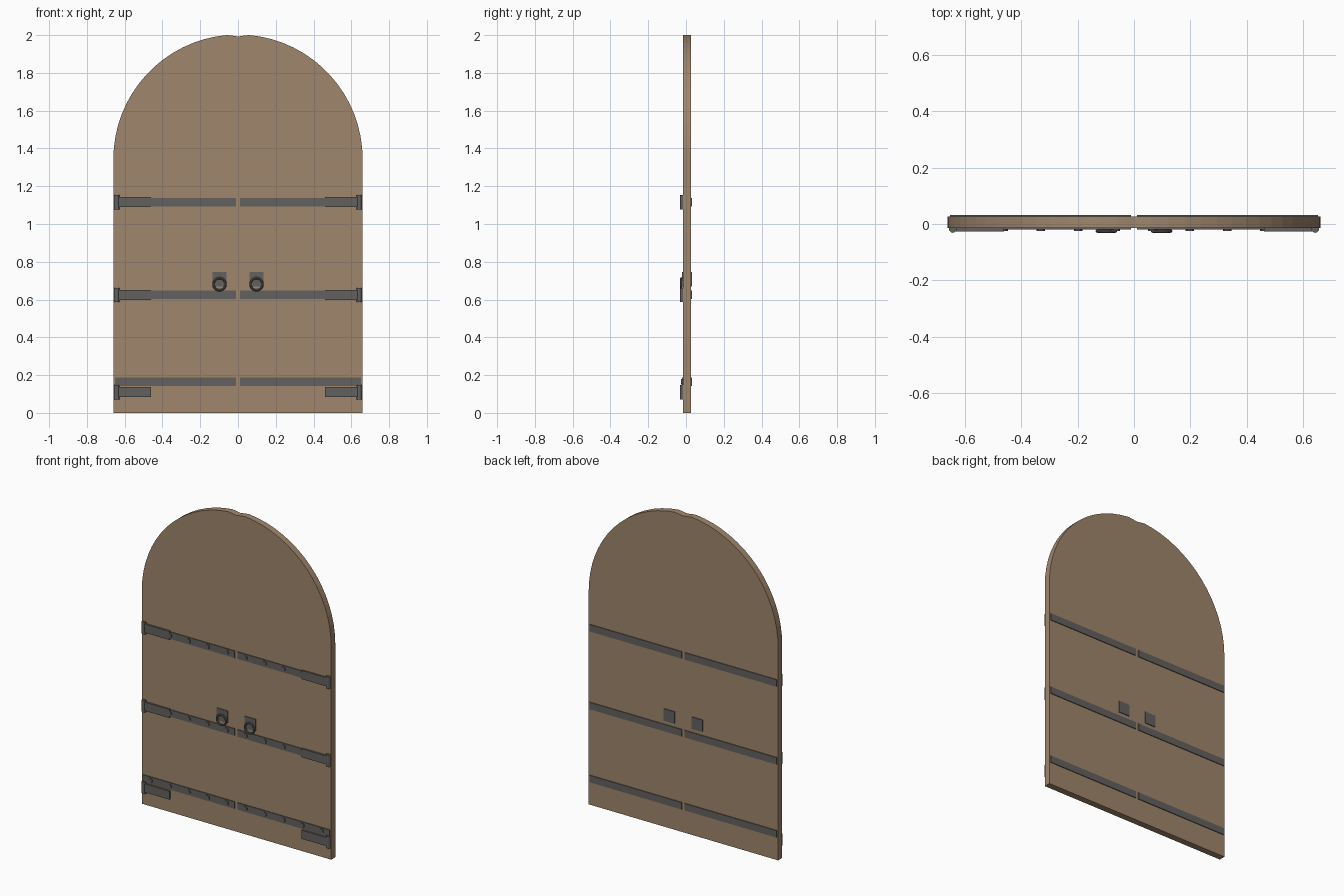
import bpy, bmesh, math
from mathutils import Matrix

if "Cube" in bpy.data.objects:
    bpy.data.objects.remove(bpy.data.objects["Cube"])

def material(name, rgb):
    m = bpy.data.materials.new(name)
    m.diffuse_color = (*rgb, 1)
    m.use_nodes = True
    m.node_tree.nodes["Principled BSDF"].inputs["Base Color"].default_value = m.diffuse_color
    return m

WOOD = material("wood", (0.35, 0.24, 0.15))
IRON = material("iron", (0.125, 0.12, 0.115))
FRONT, BACK = -0.015, 0.026      # faces of the wooden leaves

def finish(name, bm, mat, smooth=False):
    bmesh.ops.recalc_face_normals(bm, faces=bm.faces)
    me = bpy.data.meshes.new(name)
    bm.to_mesh(me)
    bm.free()
    me.materials.append(mat)
    for p in me.polygons:
        p.use_smooth = smooth
    ob = bpy.data.objects.new(name, me)
    bpy.context.collection.objects.link(ob)
    return ob

def box(name, x0, x1, y0, y1, z0, z1):
    bm = bmesh.new()
    m = Matrix.Translation(((x0+x1)/2, (y0+y1)/2, (z0+z1)/2)) @ Matrix.Diagonal((x1-x0, y1-y0, z1-z0, 1))
    bmesh.ops.create_cube(bm, size=1, matrix=m)
    return finish(name, bm, IRON)

def cylinder(name, loc, r, depth, rot, sides=12):
    bm = bmesh.new()
    bmesh.ops.create_cone(bm, cap_ends=True, segments=sides, radius1=r, radius2=r, depth=depth,
                          matrix=Matrix.Translation(loc) @ rot)
    return finish(name, bm, IRON)

ALONG_Y = Matrix.Rotation(math.pi/2, 4, 'X')

for side, s in (("left", -1), ("right", 1)):
    # wooden leaf: straight sides, arched top that dips at the meeting edge
    bm = bmesh.new()
    end = math.acos(0.06/0.66)
    pts = [(0, 0), (0.66, 0)]
    pts += [(0.66*math.cos(end*i/16), 1.343 + 0.66*math.sin(end*i/16)) for i in range(17)]
    pts += [(0.03, 1.997), (0, 1.992)]
    face = bm.faces.new([bm.verts.new((s*x, FRONT, z)) for x, z in pts])
    ext = bmesh.ops.extrude_face_region(bm, geom=[face], use_keep_orig=True)
    bmesh.ops.translate(bm, vec=(0, BACK-FRONT, 0),
                        verts=[v for v in ext["geom"] if isinstance(v, bmesh.types.BMVert)])
    # drop the hidden faces where the two leaves meet
    seam = [f for f in bm.faces if all(abs(v.co.x) < 1e-6 for v in f.verts)]
    bmesh.ops.delete(bm, geom=seam, context='FACES_ONLY')
    finish("leaf_" + side, bm, WOOD)

    def sbox(name, x0, x1, *yz):
        return box(f"{name}_{side}", *sorted((s*x0, s*x1)), *yz)

    # iron straps on both faces, with rivets on the front
    for z in (0.165, 0.625, 1.115):
        sbox("front_strap", 0.01, 0.652, -0.02, FRONT, z-0.022, z+0.022)
        sbox("back_strap", 0.01, 0.652, BACK, 0.031, z-0.022, z+0.022)
        for x in (0.065, 0.198, 0.33, 0.462, 0.595):
            cylinder("rivet_" + side, (s*x, -0.02, z), 0.015, 0.011, ALONG_Y)

    # hinge plates with upright knuckles
    for z in (0.11, 0.624, 1.116):
        sbox("hinge_plate", 0.46, 0.64, -0.0265, FRONT, z-0.027, z+0.027)
        cylinder("hinge_knuckle_" + side, (s*0.642, -0.017, z), 0.014, 0.076, Matrix.Identity(4))

    # handle plates on both faces and a pull ring on the front
    sbox("handle_plate", 0.06, 0.135, -0.02, FRONT, 0.67, 0.745)
    sbox("back_handle_plate", 0.06, 0.135, BACK, 0.031, 0.67, 0.745)
    bpy.ops.mesh.primitive_torus_add(major_segments=24, minor_segments=8, major_radius=0.032,
                                     minor_radius=0.006, location=(s*0.098, -0.025, 0.681),
                                     rotation=(math.pi/2, 0, 0))
    ring = bpy.context.object
    ring.name = "pull_ring_" + side
    ring.data.materials.append(IRON)
